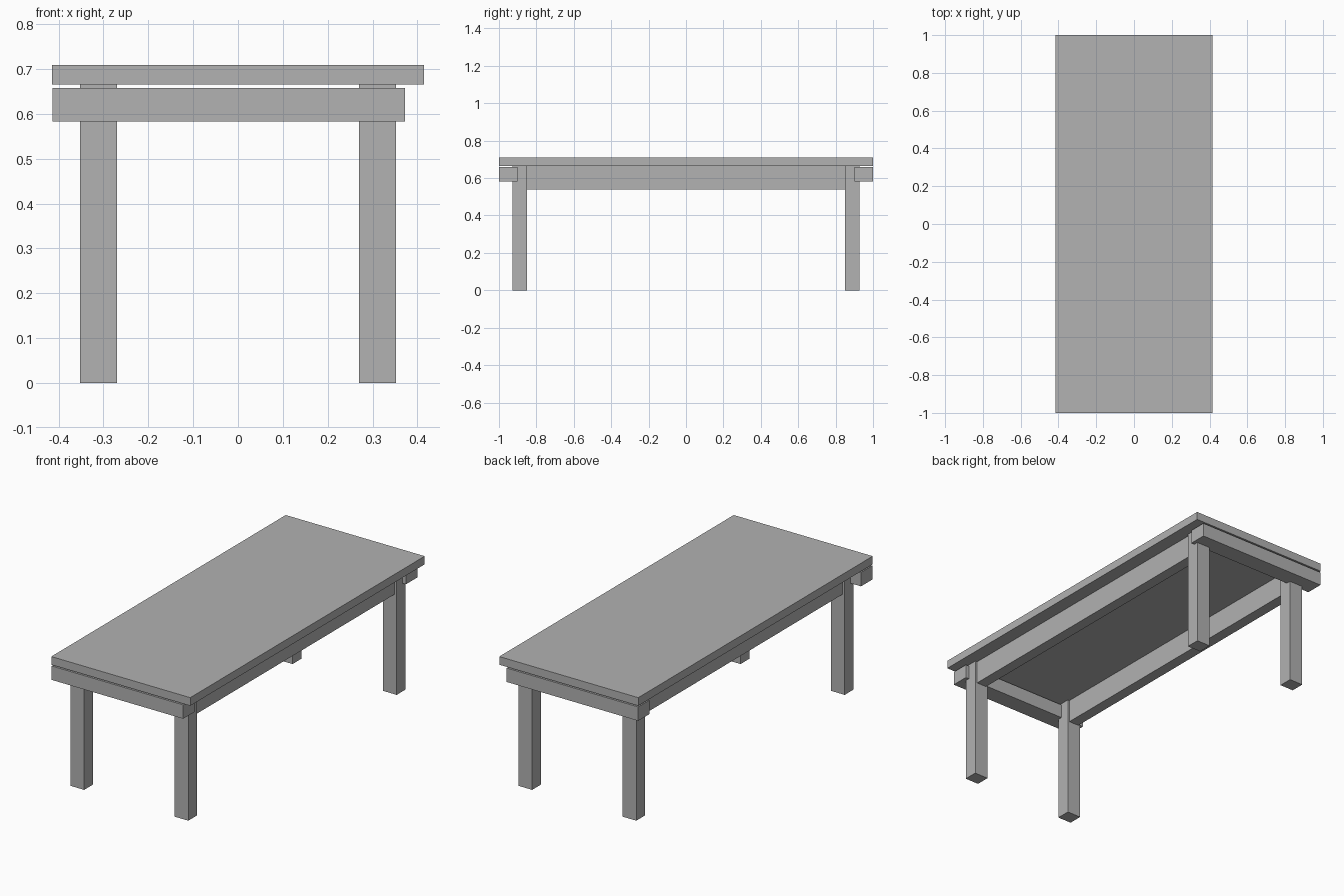
import bpy

# Clear the default cube
cube = bpy.data.objects.get("Cube")
if cube:
    bpy.data.objects.remove(cube, do_unlink=True)

# Single grey finish
grey = bpy.data.materials.new("plain_grey")
grey.use_nodes = True
colour = (0.445, 0.445, 0.445, 1.0)
grey.diffuse_color = colour
grey.node_tree.nodes["Principled BSDF"].inputs["Base Color"].default_value = colour


def box(name, x, y, z):
    """Box spanning the (min, max) ranges given for each axis."""
    spans = (x, y, z)
    bpy.ops.mesh.primitive_cube_add(size=1, location=[(a + b) / 2 for a, b in spans])
    ob = bpy.context.object
    ob.name = name
    ob.scale = [abs(b - a) for a, b in spans]
    bpy.ops.object.transform_apply(location=False, rotation=False, scale=True)
    ob.data.materials.append(grey)
    return ob


TOP_UNDERSIDE = 0.665

# Table top
box("table_top", (-0.415, 0.415), (-1.0, 1.0), (TOP_UNDERSIDE, 0.709))

# Four square legs
for sx, side in ((-1, "right"), (1, "left")):
    for sy, end in ((-1, "front"), (1, "back")):
        box(f"{end}_{side}_leg", (sx * 0.270, sx * 0.352),
            (sy * 0.851, sy * 0.927), (0.0, TOP_UNDERSIDE))

# Long side rails running between the legs
for sx, side in ((-1, "right"), (1, "left")):
    box(f"{side}_side_rail", (sx * 0.280, sx * 0.340),
        (-0.851, 0.851), (0.54, TOP_UNDERSIDE))

# End rails, lapped onto the legs and stopping short of the left edge
for sy, end in ((-1, "front"), (1, "back")):
    box(f"{end}_end_rail", (-0.414, 0.372), (sy * 0.902, sy * 0.999), (0.583, 0.658))
